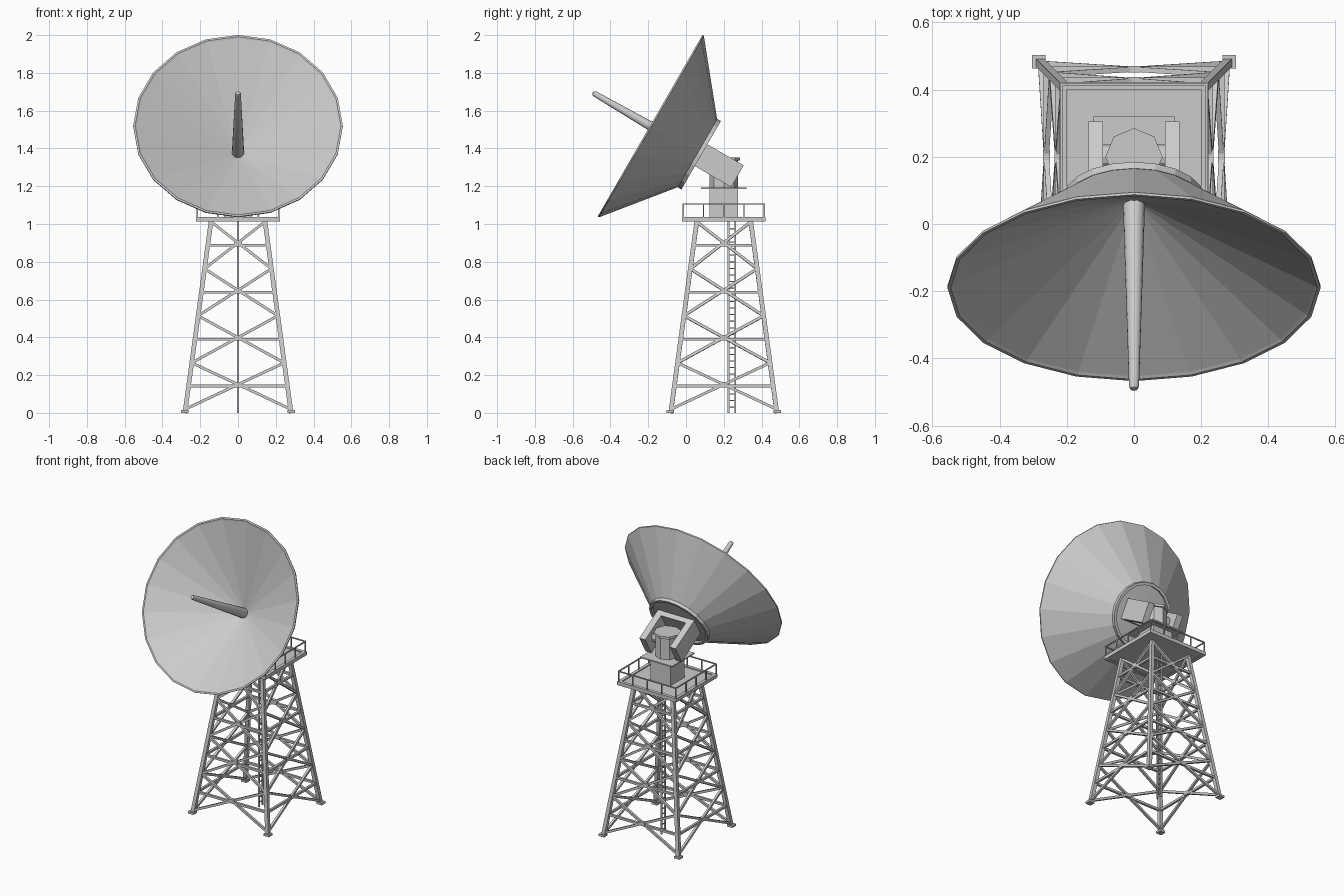
import bpy, bmesh, math
from mathutils import Matrix, Vector

if "Cube" in bpy.data.objects:
    bpy.data.objects.remove(bpy.data.objects["Cube"])

CY = 0.2                                   # tower centre line in y
AIM = Matrix.Translation((0, -0.19, 1.52)) @ Matrix.Rotation(math.radians(60), 4, 'X')


def finish(name, bm, matrix=Matrix()):
    bmesh.ops.recalc_face_normals(bm, faces=bm.faces)
    mesh = bpy.data.meshes.new(name)
    bm.to_mesh(mesh)
    bm.free()
    ob = bpy.data.objects.new(name, mesh)
    ob.matrix_world = matrix
    bpy.context.collection.objects.link(ob)
    return ob


def add_box(bm, centre, size, matrix=Matrix()):
    m = matrix @ Matrix.Translation(centre) @ Matrix.Diagonal((*size, 1))
    bmesh.ops.create_cube(bm, size=1, matrix=m)


def add_beam(bm, a, b, w, d=None):
    a, b = Vector(a), Vector(b)
    v = b - a
    z = v.normalized()
    ref = Vector((0, 1, 0)) if abs(z.y) < 0.9 else Vector((1, 0, 0))
    x = ref.cross(z).normalized()
    rot = Matrix((x, z.cross(x), z)).transposed().to_4x4()
    add_box(bm, (0, 0, 0), (w, d or w, v.length), Matrix.Translation((a + b) / 2) @ rot)


def lathe(name, profile, steps, matrix, closed=False):
    bm = bmesh.new()
    vs = [bm.verts.new((r, 0, z)) for r, z in profile]
    pairs = list(zip(vs, vs[1:])) + ([(vs[-1], vs[0])] if closed else [])
    edges = [bm.edges.new(p) for p in pairs]
    bmesh.ops.spin(bm, geom=vs + edges, cent=(0, 0, 0), axis=(0, 0, 1),
                   angle=math.tau, steps=steps, use_duplicate=False)
    bmesh.ops.remove_doubles(bm, verts=bm.verts, dist=1e-5)
    return finish(name, bm, matrix)


def boxes(name, items, matrix=Matrix()):
    bm = bmesh.new()
    for c, s in items:
        add_box(bm, c, s, matrix)
    return finish(name, bm)


# Dish, rear flange ring and feed horn, all turned around the aiming axis
lathe("dish", [(0, -0.30), (0.537, -0.006), (0.545, 0), (0.555, 0), (0.555, -0.008),
               (0.2, -0.296), (0, -0.306)], 20, AIM)
lathe("rear_flange", [(0.19, -0.29), (0.209, -0.29), (0.209, -0.312), (0.19, -0.312)],
      20, AIM, closed=True)
feed = lathe("feed_horn", [(0, -0.298), (0.033, -0.298), (0.015, 0.337), (0.011, 0.347),
                           (0, 0.351)], 16, AIM)
feed.data.shade_smooth()
feed.data.set_sharp_from_angle(angle=math.radians(40))

# Yoke arms and their cross plate
boxes("yoke", [((s * 0.114, 0, -0.418), (0.044, 0.133, 0.232)) for s in (-1, 1)]
      + [((0, 0, -0.32), (0.27, 0.133, 0.034))], AIM)

# Turntable column, trunnion, plate and pedestal
lathe("turntable_column", [(0, 1.185), (0.075, 1.185), (0.075, 1.335), (0.085, 1.335),
                           (0.085, 1.352), (0, 1.352)], 8, Matrix.Translation((0, CY, 0)))
lathe("trunnion", [(0, -0.115), (0.036, -0.115), (0.036, 0.115), (0, 0.115)], 12,
      Matrix.Translation((0, CY, 1.295)) @ Matrix.Rotation(math.pi / 2, 4, 'Y'))
boxes("turntable_plate", [((0, CY, 1.189), (0.24, 0.24, 0.008))])
boxes("pedestal", [((0, CY, 1.108), (0.15, 0.15, 0.156))])

# Platform with raised edge frame
boxes("platform", [((0, CY, 1.024), (0.42, 0.42, 0.014))])
bm_frame, bm_rail = bmesh.new(), bmesh.new()
bm_leg, bm_foot, bm_brace, bm_gusset = (bmesh.new() for _ in range(4))


def half(z):                               # half-width of the tower at height z
    return 0.281 - 0.139 * z / 1.02


panels = [0.02, 0.265, 0.514, 0.763, 1.012]
for k in range(4):
    rot = Matrix.Translation((0, CY, 0)) @ Matrix.Rotation(k * math.pi / 2, 4, 'Z')
    P = lambda x, y, z: rot @ Vector((x, y, z))

    # Platform edge and railing on this side
    add_box(bm_frame, (0, -0.211, 1.026), (0.444, 0.022, 0.024), rot)
    add_beam(bm_rail, P(-0.217, -0.215, 1.106), P(0.217, -0.215, 1.106), 0.007)
    for i in range(4):
        add_box(bm_rail, (-0.215 + i * 0.1075, -0.215, 1.07), (0.007, 0.007, 0.07), rot)

    # Corner leg and foot
    add_beam(bm_leg, P(-half(0), -half(0), 0), P(-half(1.02), -half(1.02), 1.02), 0.024)
    add_box(bm_foot, (-0.283, -0.283, 0.007), (0.04, 0.04, 0.014), rot)

    # Cross braces, horizontal and gusset in each panel
    for lo, hi in zip(panels, panels[1:]):
        a, b = half(lo), half(hi)
        m = (lo + hi) / 2
        mid = lo + (hi - lo) * a / (a + b)
        h, c = half(m), half(mid)
        add_beam(bm_brace, P(-a, -a, lo), P(b, -b, hi), 0.015)
        add_beam(bm_brace, P(a, -a, lo), P(-b, -b, hi), 0.015)
        add_beam(bm_brace, P(-h, -h, m), P(h, -h, m), 0.015)
        add_box(bm_gusset, (0, -c, mid), (0.04, 0.02, 0.026), rot)

finish("platform_edge", bm_frame)
finish("railing", bm_rail)
finish("tower_legs", bm_leg)
finish("feet", bm_foot)
finish("braces", bm_brace)
finish("gussets", bm_gusset)

# Ladder up the middle of the tower
boxes("ladder", [((0, y, 0.51), (0.01, 0.008, 1.02)) for y in (0.225, 0.261)]
      + [((0, 0.243, 0.03 + i * 0.035), (0.006, 0.036, 0.006)) for i in range(28)])
